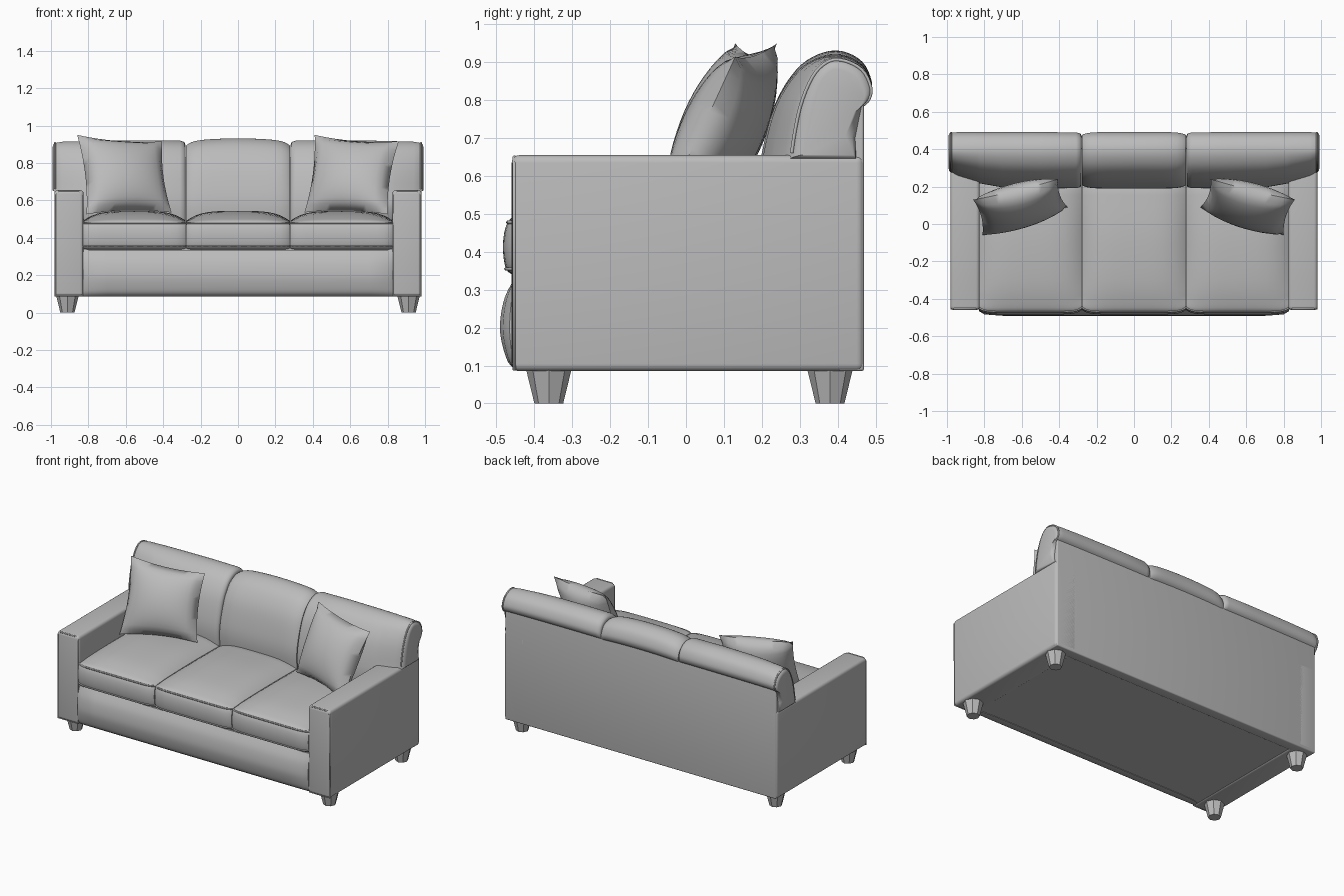
import bpy, bmesh, math
from mathutils import Vector

if "Cube" in bpy.data.objects:
    bpy.data.objects.remove(bpy.data.objects["Cube"])

GREY = (0.5, 0.5, 0.5, 1)
fabric = bpy.data.materials.new("grey fabric")
fabric.use_nodes = True
fabric.diffuse_color = GREY
fabric.node_tree.nodes["Principled BSDF"].inputs["Base Color"].default_value = GREY


def finish(name, bm, angle=40):
    bmesh.ops.recalc_face_normals(bm, faces=bm.faces)
    mesh = bpy.data.meshes.new(name)
    bm.to_mesh(mesh)
    bm.free()
    mesh.materials.append(fabric)
    ob = bpy.data.objects.new(name, mesh)
    bpy.context.collection.objects.link(ob)
    bpy.ops.object.select_all(action='DESELECT')
    ob.select_set(True)
    bpy.context.view_layer.objects.active = ob
    bpy.ops.object.shade_smooth_by_angle(angle=math.radians(angle))
    return ob


def box(name, x0, x1, y0, y1, z0, z1, bevel=0.0):
    bm = bmesh.new()
    bmesh.ops.create_cube(bm, size=1)
    for v in bm.verts:
        v.co = Vector(((x0 + x1) / 2 + v.co.x * (x1 - x0),
                       (y0 + y1) / 2 + v.co.y * (y1 - y0),
                       (z0 + z1) / 2 + v.co.z * (z1 - z0)))
    if bevel:
        bmesh.ops.bevel(bm, geom=bm.edges[:], offset=bevel, segments=4,
                        profile=0.5, affect='EDGES')
    return finish(name, bm)


def loft(name, sections, angle=50):
    """Skin a closed solid through matching rings of points."""
    bm = bmesh.new()
    rings = [[bm.verts.new(p) for p in ring] for ring in sections]
    n = len(rings[0])
    for a, b in zip(rings, rings[1:]):
        for i in range(n):
            j = (i + 1) % n
            bm.faces.new((a[i], a[j], b[j], b[i]))
    bm.faces.new(rings[0])
    bm.faces.new(rings[-1])
    return finish(name, bm, angle)


def smooth_path(points, steps=4):
    """Catmull-Rom resampling of an open (y, z) path."""
    pts = [Vector(p) for p in points]
    pts = [pts[0]] + pts + [pts[-1]]
    out = []
    for a, b, c, d in zip(pts, pts[1:], pts[2:], pts[3:]):
        for k in range(steps):
            t = k / steps
            out.append(0.5 * (2 * b + (c - a) * t + (2 * a - 5 * b + 4 * c - d) * t * t
                              + (3 * b - a - 3 * c + d) * t ** 3))
    return out + [pts[-1]]


def piping(name, points, closed=False):
    curve = bpy.data.curves.new(name, 'CURVE')
    curve.dimensions = '3D'
    curve.bevel_depth = 0.005
    curve.bevel_resolution = 1
    spline = curve.splines.new('POLY')
    spline.points.add(len(points) - 1)
    for sp, p in zip(spline.points, points):
        sp.co = (*p, 1)
    spline.use_cyclic_u = closed
    curve.materials.append(fabric)
    ob = bpy.data.objects.new(name, curve)
    bpy.context.collection.objects.link(ob)


# Frame
box("base_frame", -0.96, 0.96, -0.44, 0.465, 0.09, 0.36)
box("back_panel", -0.975, 0.975, 0.40, 0.47, 0.085, 0.83, 0.008)

# Front rail, softly padded
rail = smooth_path([(-0.445, 0.087), (-0.47, 0.11), (-0.488, 0.17), (-0.49, 0.22),
                    (-0.478, 0.28), (-0.45, 0.335)]) + [Vector((-0.40, 0.335)), Vector((-0.40, 0.087))]
loft("front_rail", [[(x, -0.44 + (p.x + 0.44) * s, p.y) for p in rail]
                    for x, s in ((-0.83, 0.5), (-0.8, 0.85), (-0.7, 1), (0.7, 1), (0.8, 0.85), (0.83, 0.5))])

# Arms with piped front panels, and legs
for side, s in (("right", -1), ("left", 1)):
    box(side + "_arm", *sorted((s * 0.825, s * 0.982)), -0.46, 0.47, 0.085, 0.655, 0.02)
    x0, x1, c = 0.832, 0.977, 0.018
    piping(side + "_arm_piping",
           [(s * x, -0.453, z) for x, z in ((x0, 0.09), (x0, 0.65 - c), (x0 + c, 0.65),
                                            (x1 - c, 0.65), (x1, 0.65 - c), (x1, 0.09))], True)
    for place, y in (("front", -0.362), ("back", 0.38)):
        bm = bmesh.new()
        bmesh.ops.create_cone(bm, cap_ends=True, segments=8, radius1=0.038, radius2=0.06, depth=0.09)
        bmesh.ops.translate(bm, verts=bm.verts, vec=(s * 0.912, y, 0.045))
        finish(f"{place}_{side}_leg", bm)

# Seat cushions: crowned tops, rounded fronts
seat = smooth_path([(-0.45, 0.338), (-0.475, 0.355), (-0.483, 0.42), (-0.47, 0.478), (-0.43, 0.503),
                    (-0.3, 0.53), (-0.05, 0.543), (0.2, 0.53)]) + [Vector((0.26, 0.5)), Vector((0.26, 0.338))]
for name, x0, x1 in (("right", -0.828, -0.28), ("middle", -0.276, 0.276), ("left", 0.28, 0.828)):
    rings, top, low = [], [], []
    for k in range(17):
        u = -math.cos(math.pi * k / 16)
        x = (x0 + x1) / 2 + u * (x1 - x0) / 2
        crown = 1 - abs(u) ** 4 * 0.8
        pull = 0.022 * abs(u) ** 10
        ring = [(x, p.x + (pull if p.x < -0.4 else 0),
                 0.478 + (p.y - 0.478) * crown if p.y > 0.478 else p.y) for p in seat]
        rings.append(ring)
        low.append(ring[4])
        top.append(ring[12])
    loft(name + "_seat_cushion", rings)
    piping(name + "_seat_top_piping", top)
    piping(name + "_seat_lower_piping", low)

# Back cushions: rolled over the top, the outer ones reach over the arms
back = smooth_path([(0.20, 0.45), (0.19, 0.56), (0.20, 0.66), (0.235, 0.79), (0.29, 0.88), (0.35, 0.922),
                    (0.41, 0.93), (0.465, 0.902), (0.49, 0.85), (0.485, 0.815), (0.466, 0.795)])
back += [Vector((0.45, 0.7)), Vector((0.45, 0.45))]


def back_ring(x, inset, shift, floor, height):
    ring = []
    for p in back:
        d = (Vector((0.38, 0.72)) - p).normalized() * inset
        y = p.x + d.x + shift * max(0, (0.40 - p.x) / 0.2)
        z = p.y + d.y - height * max(0, (p.y - 0.7) / 0.23)
        ring.append((x, y, max(z, floor)))
    return ring


middle = []
for k in range(17):
    u = -math.cos(math.pi * k / 16)
    middle.append(back_ring(0.277 * u, 0.022 * abs(u) ** 10, 0, 0.45, 0.016 * u * u))
loft("middle_back_cushion", middle)
outer = ((0.281, 0.024, 0, 0.45, 0.01), (0.287, 0.01, 0, 0.45, 0.01), (0.31, 0.002, 0, 0.45, 0.01),
         (0.5, 0, 0, 0.45, 0.01), (0.7, 0, 0.005, 0.45, 0.012), (0.82, 0, 0.025, 0.45, 0.014),
         (0.84, 0, 0.03, 0.645, 0.015), (0.94, 0, 0.06, 0.645, 0.018), (0.975, 0.004, 0.075, 0.645, 0.02),
         (0.988, 0.012, 0.08, 0.65, 0.02), (0.992, 0.03, 0.085, 0.655, 0.02))
for side, s in (("right", -1), ("left", 1)):
    loft(side + "_back_cushion", [back_ring(s * o[0], *o[1:]) for o in outer])
    piping(side + "_back_piping", back_ring(s * 0.978, 0.004, 0.075, 0.655, 0.02)[8:40])


# Throw pillows: pinched square patches puffed on both sides
def pillow(name, bl, br, tr, tl, puff=0.10, n=16):
    bl, br, tr, tl = map(Vector, (bl, br, tr, tl))
    normal = (br - bl).cross(tl - bl).normalized()
    bm = bmesh.new()
    for face in (1, -1):
        grid = []
        for j in range(n + 1):
            for i in range(n + 1):
                u, v = 2 * i / n - 1, 2 * j / n - 1
                a = u * (1 - 0.08 * (1 - v * v))
                b = v * (1 - 0.08 * (1 - u * u))
                p = (bl * (1 - a) * (1 - b) + br * (1 + a) * (1 - b)
                     + tr * (1 + a) * (1 + b) + tl * (1 - a) * (1 + b)) / 4
                h = puff * (max(0, 1 - u * u) * max(0, 1 - v * v)) ** 0.5
                grid.append(bm.verts.new(p + normal * h * face))
        for j in range(n):
            for i in range(n):
                k = j * (n + 1) + i
                bm.faces.new((grid[k], grid[k + 1], grid[k + n + 2], grid[k + n + 1]))
    bmesh.ops.remove_doubles(bm, verts=bm.verts, dist=0.0005)
    finish(name, bm, 60)


pillow("right_throw_pillow", (-0.81, -0.06, 0.525), (-0.355, 0.09, 0.535),
       (-0.405, 0.24, 0.915), (-0.86, 0.13, 0.95))
pillow("left_throw_pillow", (0.355, 0.09, 0.535), (0.80, -0.06, 0.525),
       (0.86, 0.13, 0.915), (0.41, 0.24, 0.95))
